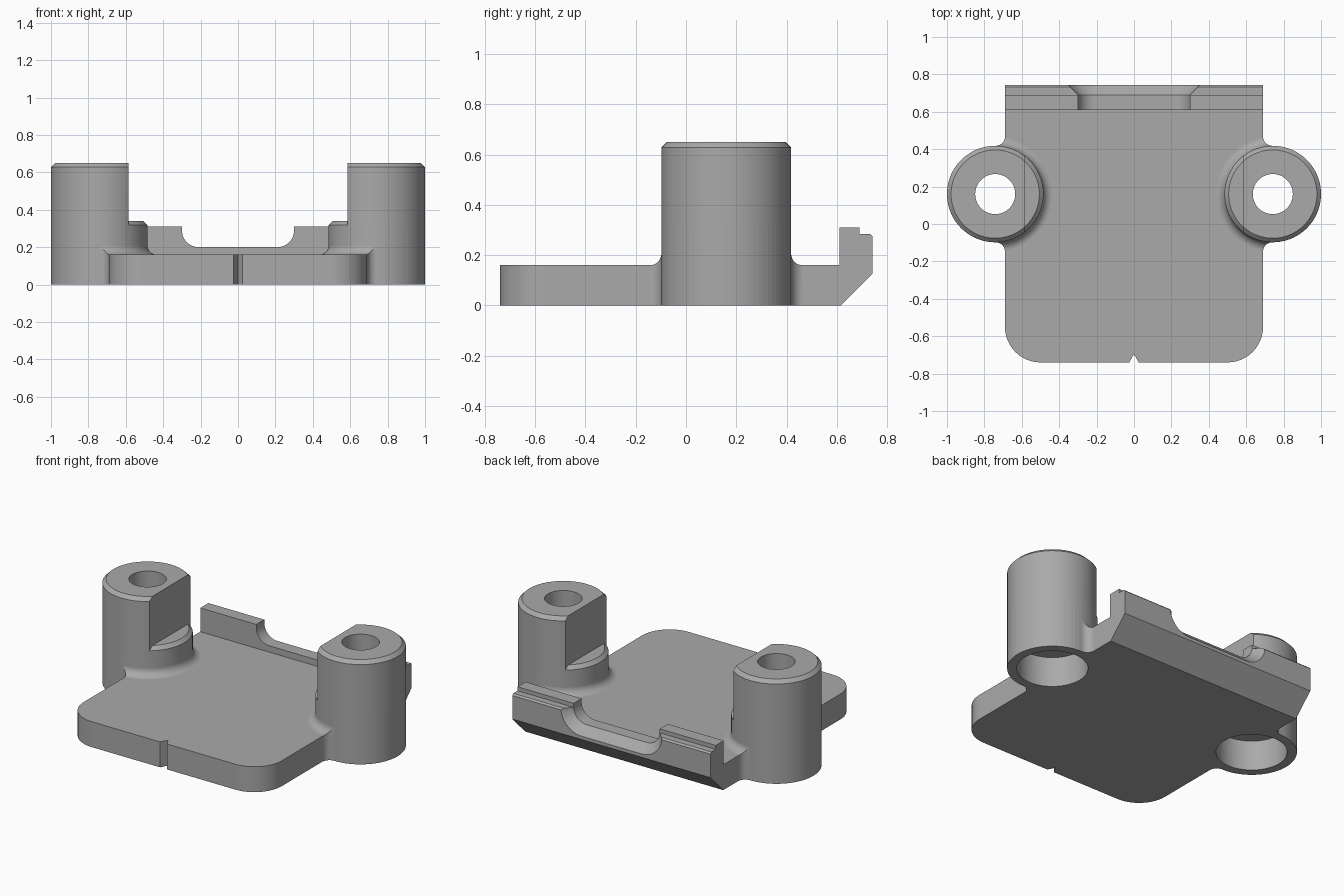
import bpy, bmesh, math
from mathutils import Vector

cube = bpy.data.objects.get("Cube")
if cube:
    bpy.data.objects.remove(cube, do_unlink=True)

PLATE_Z, BOSS_X, BOSS_Y, BOSS_R = 0.16, 0.742, 0.16, 0.258
FLAT_X, STEP_Z, TOP_Z = 0.585, 0.34, 0.65
FILLET, BEVEL = 0.05, 0.022

grey = bpy.data.materials.new("mid grey")
grey.use_nodes = True
colour = (0.4, 0.4, 0.4, 1)
grey.diffuse_color = colour
grey.node_tree.nodes["Principled BSDF"].inputs["Base Color"].default_value = colour


def finish(name, bm):
    bmesh.ops.remove_doubles(bm, verts=bm.verts[:], dist=1e-5)
    bmesh.ops.recalc_face_normals(bm, faces=bm.faces[:])
    mesh = bpy.data.meshes.new(name)
    bm.to_mesh(mesh)
    bm.free()
    mesh.materials.append(grey)
    obj = bpy.data.objects.new(name, mesh)
    bpy.context.collection.objects.link(obj)
    return obj


def arc(cx, cy, r, start, end, steps=12):
    angles = [math.radians(start + (end - start) * i / steps) for i in range(steps + 1)]
    return [(cx + r * math.cos(a), cy + r * math.sin(a)) for a in angles]


def loft(name, sections):
    """Solid through a row of matching closed loops."""
    bm = bmesh.new()
    loops = [[bm.verts.new(p) for p in s] for s in sections]
    for a, b in zip(loops, loops[1:]):
        for i in range(len(a)):
            bm.faces.new((a[i - 1], a[i], b[i], b[i - 1]))
    bm.faces.new(loops[0])
    bm.faces.new(loops[-1])
    return finish(name, bm)


def revolve(name, profile, side, cut_x=None):
    """Solid of revolution about a boss axis, optionally cut flat on its inner side."""
    bm = bmesh.new()
    centre = Vector((side * BOSS_X, BOSS_Y, 0))
    verts = [bm.verts.new(centre + Vector((r, 0, z))) for r, z in profile]
    edges = [bm.edges.new((a, b)) for a, b in zip(verts, verts[1:])]
    if profile[0][0] > 0:
        edges.append(bm.edges.new((verts[-1], verts[0])))
    bmesh.ops.spin(bm, geom=verts + edges, cent=centre, axis=(0, 0, 1),
                   angle=math.tau, steps=72, use_merge=True)
    bmesh.ops.remove_doubles(bm, verts=bm.verts[:], dist=1e-5)
    if cut_x:
        cut = bmesh.ops.bisect_plane(bm, geom=bm.verts[:] + bm.edges[:] + bm.faces[:],
                                     plane_co=(side * cut_x, 0, 0), plane_no=(-side, 0, 0),
                                     clear_outer=True)
        rim = [e for e in cut["geom_cut"] if isinstance(e, bmesh.types.BMEdge)]
        bmesh.ops.contextual_create(bm, geom=rim)
    return finish(name, bm)


def combine(target, other, operation):
    mod = target.modifiers.new("combine", 'BOOLEAN')
    mod.operation, mod.object, mod.solver = operation, other, 'EXACT'
    with bpy.context.temp_override(object=target, active_object=target):
        bpy.ops.object.modifier_apply(modifier=mod.name)
    bpy.data.objects.remove(other, do_unlink=True)


# Plate outline: front notch, rounded corners, fillets flowing into the bosses
near, far = BOSS_Y - BOSS_R, BOSS_Y + BOSS_R
half = [(0.025, -0.74)] + arc(0.5, -0.55, 0.19, -90, 0)
half += arc(0.74, near - FILLET, FILLET, 180, 90)
half += arc(0.74, far + FILLET, FILLET, -90, -180)
half += [(0.69, 0.615)]
outline = [(0, -0.695)] + half + [(-x, y) for x, y in reversed(half)]


def prism(name, height):
    return loft(name, [[(x, y, z) for x, y in outline] for z in (0, height)])


body = prism("mounting_bracket", PLATE_Z)

# Rear lip with a stepped top and a sloping underside
lip_profile = [(0.61, 0), (0.615, 0), (0.742, 0.127), (0.742, 0.275), (0.732, 0.285),
               (0.69, 0.285), (0.69, 0.31), (0.61, 0.31)]
lip = loft("rear_lip", [[(x, y, z) for y, z in lip_profile] for x in (-0.69, 0.69)])
combine(body, lip, 'UNION')


# Rounded recess in the lip, flaring towards the back
def recess(y, grow):
    r = 0.09 + grow
    right = [(0.3 + grow, 0.5)] + arc(0.21, 0.29, r, 0, -90)
    loop = right + [(-x, z) for x, z in reversed(right)]
    return [(x, y, z) for x, z in loop]


cutter = loft("recess_cutter", [recess(0.55, 0), recess(0.69, 0), recess(0.77, 0.08)])
combine(body, cutter, 'DIFFERENCE')

# Bosses: full round foot, flat-sided post and a fillet onto the plate
for side in (-1, 1):
    ring = [(BOSS_R - 0.03, 0.1), (BOSS_R + FILLET, 0.1)]
    ring += arc(BOSS_R + FILLET, PLATE_Z + FILLET, FILLET, -90, -180, 8)
    ring += [(BOSS_R - 0.03, PLATE_Z + FILLET)]
    fillet = revolve("boss_fillet", ring, side)
    combine(fillet, prism("trim", 0.5), 'INTERSECT')
    combine(body, fillet, 'UNION')

    for top, flat in ((STEP_Z, None), (TOP_Z, FLAT_X)):
        post = [(0, 0), (BOSS_R, 0), (BOSS_R, top - BEVEL), (BOSS_R - BEVEL, top), (0, top)]
        combine(body, revolve("boss", post, side, flat), 'UNION')

for side in (-1, 1):
    # Through hole with a wide counterbore underneath
    bore = [(0, -0.1), (0.203, -0.1), (0.203, 0.19), (0.107, 0.19), (0.107, 0.8), (0, 0.8)]
    combine(body, revolve("bore_cutter", bore, side), 'DIFFERENCE')

# Smooth the curved walls, keep the machined edges crisp
bpy.ops.object.select_all(action='DESELECT')
body.select_set(True)
bpy.context.view_layer.objects.active = body
bpy.ops.object.shade_smooth_by_angle(angle=math.radians(30))
weighted = body.modifiers.new("even_shading", 'WEIGHTED_NORMAL')
weighted.keep_sharp = True
